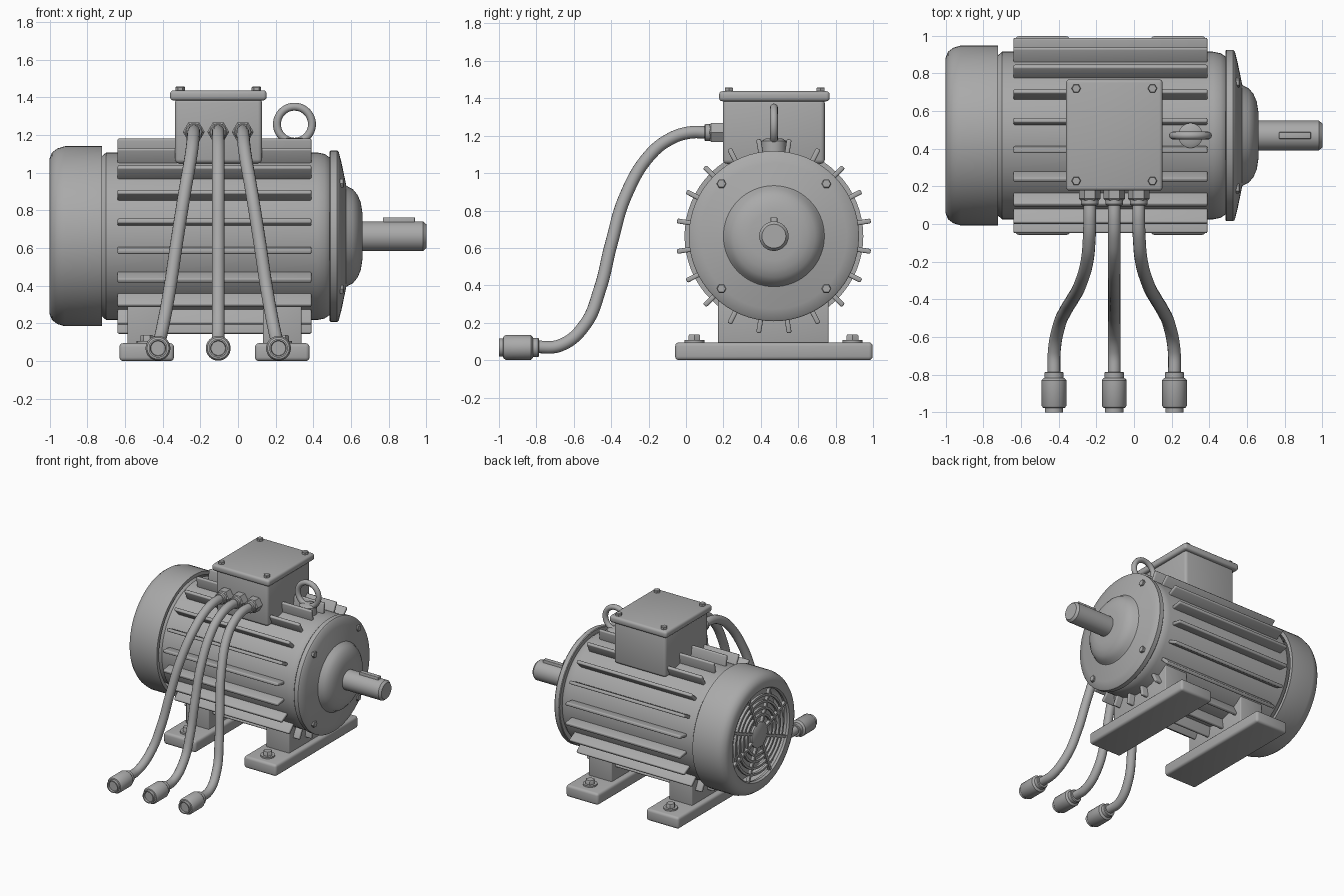
import bpy, bmesh
from math import sin, cos, pi, radians
from mathutils import Matrix, Vector

cube = bpy.data.objects.get("Cube")
if cube:
    bpy.data.objects.remove(cube, do_unlink=True)

grey = bpy.data.materials.new("machine_grey")
grey.use_nodes = True
grey.diffuse_color = (0.4, 0.4, 0.4, 1)
grey.node_tree.nodes["Principled BSDF"].inputs["Base Color"].default_value = (0.4, 0.4, 0.4, 1)

AXIS = Vector((0, 0.47, 0.663))   # centre line of the machine, running along x
X, Y, Z = Vector((1, 0, 0)), Vector((0, 1, 0)), Vector((0, 0, 1))
meshes = []


def finish(name, bm):
    bmesh.ops.recalc_face_normals(bm, faces=bm.faces)
    mesh = bpy.data.meshes.new(name)
    bm.to_mesh(mesh)
    bm.free()
    mesh.materials.append(grey)
    obj = bpy.data.objects.new(name, mesh)
    bpy.context.collection.objects.link(obj)
    meshes.append(obj)
    return obj


def add_box(bm, lo, hi, bevel=0.0, matrix=Matrix()):
    lo, hi = Vector(lo), Vector(hi)
    place = matrix @ Matrix.Translation((lo + hi) / 2) @ Matrix.Diagonal((*(hi - lo), 1))
    verts = bmesh.ops.create_cube(bm, size=1, matrix=place)["verts"]
    if bevel:
        edges = list({e for v in verts for e in v.link_edges})
        bmesh.ops.bevel(bm, geom=edges, offset=bevel, segments=3, profile=0.5, affect="EDGES")


def box(name, lo, hi, bevel=0.0):
    bm = bmesh.new()
    add_box(bm, lo, hi, bevel)
    return finish(name, bm)


def turned(name, profile, origin, axis, sides=64, ring=False):
    """Turn (height, radius) points around an axis; ring closes the section."""
    bm = bmesh.new()
    place = Matrix.Translation(origin) @ axis.to_track_quat("Z", "Y").to_matrix().to_4x4()
    loops = [[bm.verts.new(place @ Vector((r * cos(2 * pi * i / sides), r * sin(2 * pi * i / sides), h)))
              for i in range(sides)] for h, r in profile]
    pairs = list(zip(loops, loops[1:]))
    if ring:
        pairs.append((loops[-1], loops[0]))
    else:
        bm.faces.new(loops[0])
        bm.faces.new(loops[-1])
    for a, b in pairs:
        for i in range(sides):
            j = (i + 1) % sides
            bm.faces.new((a[i], a[j], b[j], b[i]))
    return finish(name, bm)


def bolt(name, origin, axis, radius, height):
    turned(name, [(-0.01, radius), (height * 0.8, radius), (height, radius * 0.85)], origin, axis, 6)


# Motor housing, end flange and shaft
axial = Vector((0, AXIS.y, AXIS.z))
turned("motor_housing", [(-0.84, 0.40), (-0.73, 0.42), (-0.70, 0.445), (0.42, 0.445),
                         (0.46, 0.437), (0.485, 0.42), (0.50, 0.40)], axial, X)
turned("end_flange", [(0.487, 0.45), (0.492, 0.455), (0.527, 0.455), (0.535, 0.448), (0.55, 0.39),
                      (0.575, 0.27), (0.585, 0.262), (0.61, 0.25), (0.635, 0.22), (0.652, 0.18),
                      (0.66, 0.13)], axial, X)
turned("drive_shaft", [(0.6, 0.079), (0.982, 0.079), (1.0, 0.064)], axial, X, 32)
box("shaft_key", (0.77, AXIS.y - 0.018, 0.70), (0.94, AXIS.y + 0.018, 0.763), 0.004)
for k in range(4):
    a = radians(45 + 90 * k)
    bolt("flange_bolt", axial + Vector((0.545, 0.397 * cos(a), 0.397 * sin(a))), X, 0.026, 0.017)

# Cooling fins
bm = bmesh.new()
for k in range(20):
    turn = Matrix.Translation(axial) @ Matrix.Rotation(radians(9 + 18 * k), 4, "X")
    add_box(bm, (-0.64, 0.42, -0.013), (0.39, 0.524, 0.013), 0.008, turn)
finish("cooling_fins", bm)

# Fan cover with a round grille
turned("fan_cover", [(-0.722, 0.478), (-0.92, 0.478), (-0.96, 0.466), (-0.988, 0.445), (-1.0, 0.415),
                     (-1.0, 0.365), (-0.985, 0.355), (-0.96, 0.36), (-0.94, 0.43), (-0.90, 0.45),
                     (-0.722, 0.45)], axial, X, ring=True)
for radius in (0.155, 0.205, 0.255, 0.305):
    turned("grille_ring", [(-0.99, radius - 0.009), (-0.99, radius + 0.009),
                           (-0.97, radius + 0.009), (-0.97, radius - 0.009)], axial, X, 48, True)
turned("grille_centre", [(-0.97, 0.10), (-0.988, 0.10), (-0.995, 0.09)], axial, X, 48)
bm = bmesh.new()
for k in range(8):
    turn = Matrix.Translation(axial) @ Matrix.Rotation(radians(22.5 + 45 * k), 4, "X")
    add_box(bm, (-0.993, 0.08, -0.01), (-0.967, 0.37, 0.01), 0, turn)
finish("grille_spokes", bm)

# Feet with hold-down bolts
for x in (-0.485, 0.235):
    box("foot_plate", (x - 0.145, -0.058, 0), (x + 0.145, 0.998, 0.095), 0.02)
    box("foot_pedestal", (x - 0.103, 0.172, 0.08), (x + 0.103, 0.762, 0.34), 0.008)
    for y in (0.045, 0.89):
        turned("foot_washer", [(0, 0.053), (0.012, 0.053)], Vector((x, y, 0.095)), Z, 24)
        bolt("foot_bolt", Vector((x, y, 0.105)), Z, 0.036, 0.033)

# Terminal box, lid and lid screws
box("terminal_box", (-0.335, 0.197, 1.05), (0.128, 0.742, 1.395), 0.022)
box("terminal_lid", (-0.361, 0.177, 1.384), (0.152, 0.768, 1.438), 0.018)
for x in (-0.307, 0.098):
    for y in (0.229, 0.72):
        bolt("lid_screw", Vector((x, y, 1.438)), Z, 0.025, 0.02)

# Lifting eye
eye = Vector((0.3, AXIS.y, 1.258))
turned("lifting_eye", [(0.021 * sin(pi * k / 6), 0.093 + 0.021 * cos(pi * k / 6)) for k in range(12)],
       eye, Y, 48, True)
turned("lifting_eye_base", [(1.07, 0.066), (1.172, 0.066), (1.184, 0.045)],
       Vector((eye.x, eye.y, 0)), Z, 32)

# Three leads with glands and plugs; the outer two spread away from the middle
path = [(0.12, 1.217, 0.13), (0.02, 1.217, 0.13), (-0.08, 1.185, 0.133), (-0.19, 1.1, 0.143),
        (-0.32, 0.885, 0.18), (-0.40, 0.62, 0.222), (-0.46, 0.38, 0.258), (-0.54, 0.19, 0.293),
        (-0.67, 0.08, 0.318), (-0.81, 0.07, 0.32)]
for side in (-1, 0, 1):
    curve = bpy.data.curves.new("lead", "CURVE")
    curve.dimensions = "3D"
    curve.bevel_depth = 0.034
    curve.bevel_resolution = 5
    curve.use_fill_caps = True
    spline = curve.splines.new("BEZIER")
    spline.bezier_points.add(len(path) - 1)
    for point, (y, z, spread) in zip(spline.bezier_points, path):
        point.co = (-0.105 + side * spread, y, z)
        point.handle_left_type = point.handle_right_type = "AUTO"
    curve.materials.append(grey)
    bpy.context.collection.objects.link(bpy.data.objects.new("lead", curve))

    start = Vector((-0.105 + side * 0.13, 0, 1.217))
    turned("lead_gland", [(0.21, 0.058), (0.135, 0.058), (0.125, 0.048)], start, Y, 6)
    turned("gland_collar", [(0.14, 0.046), (0.105, 0.046), (0.098, 0.04)], start, Y, 24)
    end = Vector((-0.105 + side * 0.32, 0, 0.068))
    turned("lead_plug", [(-0.785, 0.046), (-0.79, 0.051), (-0.818, 0.051), (-0.82, 0.058),
                         (-0.83, 0.066), (-0.965, 0.066), (-0.976, 0.058), (-0.978, 0.049),
                         (-1.0, 0.049), (-1.0, 0.041), (-0.985, 0.038)], end, Y, 32)

# Smooth shading that keeps edges crisp
bpy.ops.object.select_all(action="DESELECT")
for obj in meshes:
    obj.select_set(True)
bpy.context.view_layer.objects.active = meshes[0]
bpy.ops.object.shade_smooth_by_angle(angle=radians(38))
